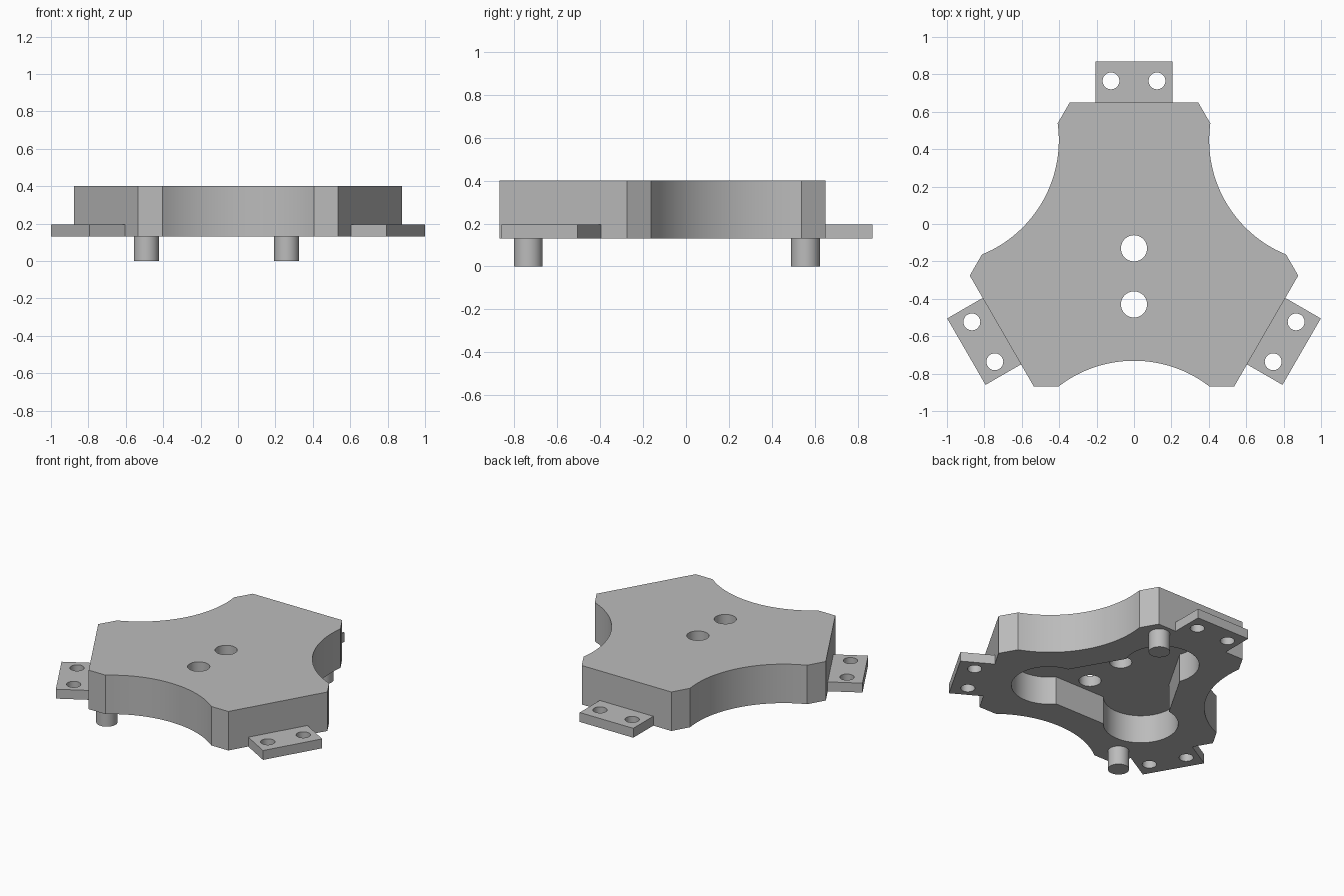
import bpy, bmesh, math
from math import sin, cos, pi, radians, asin
from mathutils import Matrix, Vector

if "Cube" in bpy.data.objects:
    bpy.data.objects.remove(bpy.data.objects["Cube"], do_unlink=True)

CENTRE = Vector((0, -0.165))          # axis of the threefold symmetry
BASE, TOP, CEILING, TAB_TOP = 0.13, 0.40, 0.325, 0.195

grey = bpy.data.materials.new("plain_grey")
grey.use_nodes = True
grey.diffuse_color = (0.5, 0.5, 0.5, 1)
grey.node_tree.nodes["Principled BSDF"].inputs["Base Color"].default_value = (0.5, 0.5, 0.5, 1)


def turned(points, k):
    """Rotate symmetric-frame points by k thirds of a turn and move to the centre."""
    rot = Matrix.Rotation(k * 2 * pi / 3, 2)
    return [rot @ Vector(p) + CENTRE for p in points]


def arc(cx, cy, r, start, end, n):
    return [(cx + r * cos(start + (end - start) * i / n),
             cy + r * sin(start + (end - start) * i / n)) for i in range(n + 1)]


def prism(name, outline, z0, z1):
    """Extrude a closed outline between two heights."""
    bm = bmesh.new()
    face = bm.faces.new([bm.verts.new((p[0], p[1], z0)) for p in outline])
    top = bmesh.ops.extrude_face_region(bm, geom=[face])["geom"]
    bmesh.ops.translate(bm, vec=(0, 0, z1 - z0),
                        verts=[v for v in top if isinstance(v, bmesh.types.BMVert)])
    bmesh.ops.recalc_face_normals(bm, faces=bm.faces)
    mesh = bpy.data.meshes.new(name)
    bm.to_mesh(mesh)
    bm.free()
    mesh.materials.append(grey)
    obj = bpy.data.objects.new(name, mesh)
    bpy.context.collection.objects.link(obj)
    return obj


def cylinder(name, x, y, r, z0, z1):
    return prism(name, arc(x, y, r, 0, 2 * pi, 40)[:-1], z0, z1)


def cut(obj, cutters):
    """Subtract the cutters from the object, then delete them."""
    bpy.context.view_layer.objects.active = obj
    for cutter in cutters:
        cutter.hide_render = True
        mod = obj.modifiers.new("cut", "BOOLEAN")
        mod.operation, mod.solver, mod.object = "DIFFERENCE", "EXACT", cutter
        bpy.ops.object.modifier_apply(modifier=mod.name)
        bpy.data.objects.remove(cutter, do_unlink=True)


# Body: three flat ends with chamfered corners, joined by scooped sides
scoop_r, scoop_half, scoop_y = 0.66, 0.405, -0.705
scoop_a = asin(scoop_half / scoop_r)
scoop_cy = scoop_y - scoop_r * cos(scoop_a)
outline = []
for k in range(3):
    scoop = arc(0, scoop_cy, scoop_r, pi / 2 + scoop_a, pi / 2 - scoop_a, 28)
    outline += turned([(-0.535, scoop_y)] + scoop + [(0.535, scoop_y)], k)
body = prism("body", outline, BASE, TOP)

# Underside pocket: three round lobes around a triangular middle
lobe_c, lobe_r, wall = 0.435, 0.235, 0.365
drop = wall - lobe_c / 2
half = lobe_c * cos(pi / 6) - math.sqrt(lobe_r ** 2 - drop ** 2)
spread = math.atan2(half * cos(pi / 3) + wall * cos(pi / 6) - 2 * half * cos(pi / 3),
                    half * cos(pi / 6) + wall / 2 - lobe_c)
pocket_outline = []
for k in range(3):
    pocket_outline += turned(arc(0, lobe_c, lobe_r, pi / 2 - spread, pi / 2 + spread, 36), k)
pocket = prism("pocket_cutter", pocket_outline, BASE - 0.1, CEILING)

# Two holes through the roof
holes = [cylinder("roof_hole_cutter", 0, y, 0.07, 0, 1) for y in (-0.13, -0.43)]
cut(body, [pocket] + holes)
parts = [body]

# Mounting tabs with paired holes
for k, name in enumerate(("back_tab", "right_tab", "left_tab")):
    corners = [(-0.205, 0.815), (0.205, 0.815), (0.205, 1.035), (-0.205, 1.035)]
    tab = prism(name, turned(corners, k), BASE, TAB_TOP)
    cut(tab, [cylinder("tab_hole_cutter", p.x, p.y, 0.045, 0, 1)
              for p in turned([(-0.123, 0.93), (0.123, 0.93)], k)])
    parts.append(tab)

# Locating pins underneath
parts.append(cylinder("back_pin", 0.26, 0.557, 0.067, 0, BASE))
parts.append(cylinder("front_pin", -0.49, -0.735, 0.067, 0, BASE))

# Smooth curved walls, keep edges crisp
bpy.ops.object.select_all(action="DESELECT")
for obj in parts:
    obj.select_set(True)
bpy.context.view_layer.objects.active = body
bpy.ops.object.shade_smooth_by_angle(angle=radians(25))
